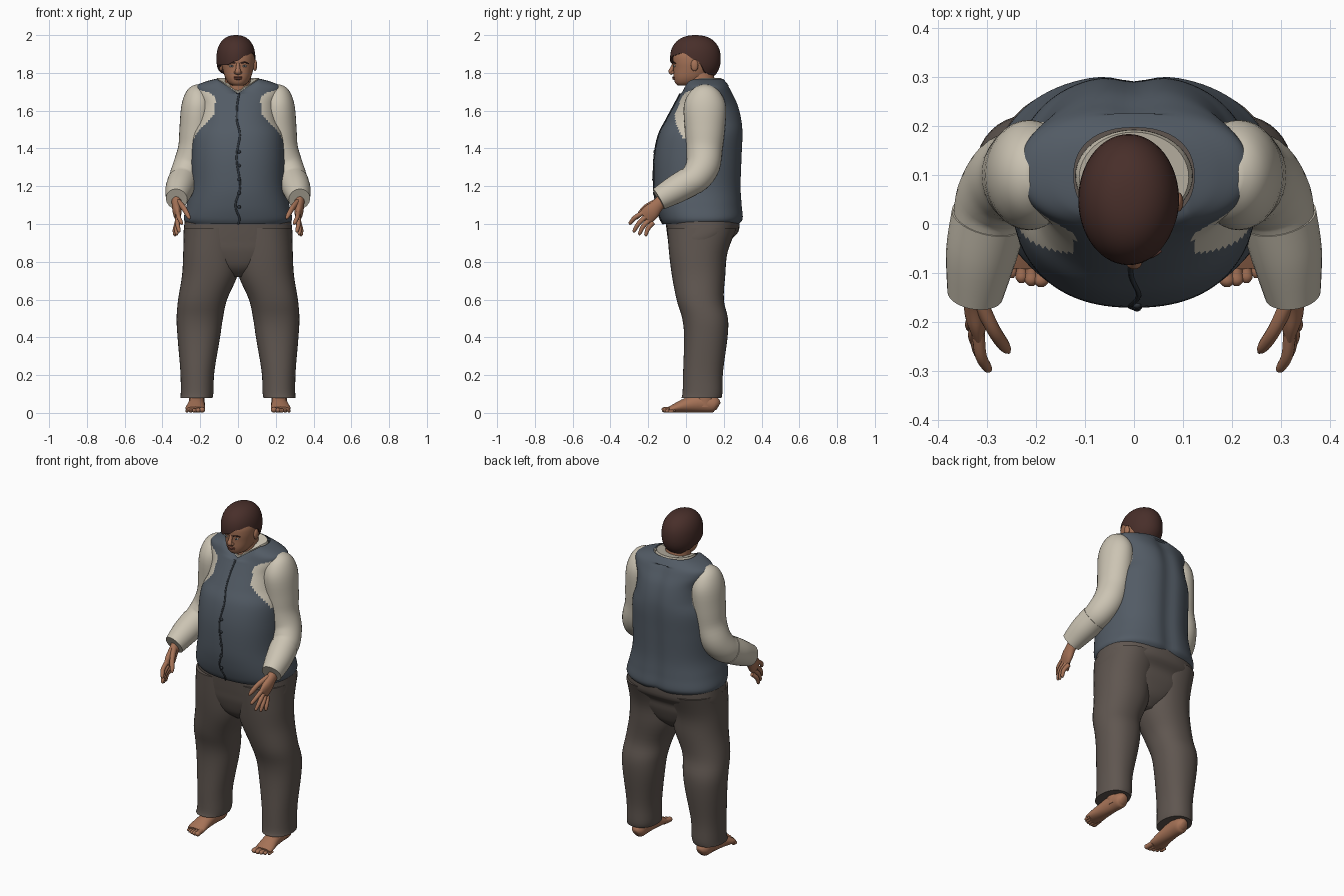
import bpy, bmesh, math
from mathutils import Vector

if "Cube" in bpy.data.objects:
    bpy.data.objects.remove(bpy.data.objects["Cube"])


def material(name, r, g, b):
    m = bpy.data.materials.new(name)
    m.use_nodes = True
    m.diffuse_color = (r, g, b, 1)
    bsdf = m.node_tree.nodes["Principled BSDF"]
    bsdf.inputs["Base Color"].default_value = (r, g, b, 1)
    bsdf.inputs["Roughness"].default_value = 0.8
    return m


VEST = material("slate vest", .085, .105, .13)
SEAM = material("dark seam", .03, .037, .046)
SHIRT = material("cream shirt", .6, .55, .45)
PANTS = material("brown trousers", .115, .093, .08)
SKIN = material("skin", .38, .17, .095)
LIPS = material("lips", .25, .09, .06)
HAIR = material("dark brown hair", .065, .028, .023)
WHITE = material("eye white", .6, .55, .5)


def finish(name, bm, mat, mirror):
    bmesh.ops.recalc_face_normals(bm, faces=bm.faces)
    mesh = bpy.data.meshes.new(name)
    bm.to_mesh(mesh)
    bm.free()
    mesh.materials.append(mat)
    ob = bpy.data.objects.new(name, mesh)
    bpy.context.collection.objects.link(ob)
    bpy.ops.object.select_all(action='DESELECT')
    ob.select_set(True)
    bpy.context.view_layer.objects.active = ob
    bpy.ops.object.shade_smooth_by_angle(angle=math.radians(50))
    if mirror:
        ob.modifiers.new("mirror", 'MIRROR')
    return ob


def skin(name, rings, mat, mirror=False, caps=(True, True)):
    """Join rings of points into a closed or open surface."""
    bm = bmesh.new()
    loops = [[bm.verts.new(p) for p in ring] for ring in rings]
    n = len(loops[0])
    for a, b in zip(loops, loops[1:]):
        for i in range(n):
            j = (i + 1) % n
            bm.faces.new((a[i], a[j], b[j], b[i]))
    for loop, cap in zip((loops[0], loops[-1]), caps):
        if cap:
            bm.faces.new(loop)
    return finish(name, bm, mat, mirror)


def smooth_rows(rows, steps):
    """Pass a smooth curve through rows of numbers."""
    out = []
    pts = [rows[0]] + list(rows) + [rows[-1]]
    for k in range(len(rows) - 1):
        for s in range(steps):
            t = s / steps
            out.append([b + t * (c - a) / 2 + t * t * (2 * a - 5 * b + 4 * c - d) / 2
                        + t ** 3 * (3 * b - a - 3 * c + d) / 2
                        for a, b, c, d in zip(*pts[k:k + 4])])
    return out + [list(rows[-1])]


def tube(name, rows, mat, mirror=False, flat=False, sides=24, steps=4, power=2.0,
         warp=None, caps=(True, True)):
    """Loft rows of (x, y, z, half width, half depth)."""
    rows = smooth_rows(rows, steps)
    rings = []
    for k, (x, y, z, ru, rv) in enumerate(rows):
        a, b = rows[max(k - 1, 0)], rows[min(k + 1, len(rows) - 1)]
        t = Vector((0, 0, 1)) if flat else (Vector(b[:3]) - Vector(a[:3])).normalized()
        v = t.cross(Vector((1, 0, 0))).normalized()
        u = v.cross(t)
        ring = []
        for i in range(sides):
            an = 2 * math.pi * i / sides
            c, s = math.cos(an), math.sin(an)
            p = Vector((x, y, z))
            p += u * ru * math.copysign(abs(c) ** (2 / power), c)
            p += v * rv * math.copysign(abs(s) ** (2 / power), s)
            ring.append(warp(p) if warp else p)
        rings.append(ring)
    return skin(name, rings, mat, mirror, caps)


def slab(z, x0, x1, y0, y1):
    return ((x0 + x1) / 2, (y0 + y1) / 2, z, (x1 - x0) / 2, (y1 - y0) / 2)


def ball(name, loc, size, mat, mirror=False):
    bm = bmesh.new()
    bmesh.ops.create_uvsphere(bm, u_segments=20, v_segments=12, radius=1)
    for v in bm.verts:
        v.co = Vector(loc) + v.co * Vector(size)
    return finish(name, bm, mat, mirror)


# Vest: necked loft with a V front, a spine groove and shirt-coloured armholes
def vest_shape(p):
    if p.y < .1:
        lift = min(max((p.z - 1.69) / .075, 0), 1)
        p.z -= .075 * lift * max(0, 1 - abs(p.x) / .11)
    elif p.z < 1.73:
        p.y -= .014 * math.exp(-(p.x / .045) ** 2)
    return p


torso = [(1.0, .272, -.12, .285), (1.03, .287, -.137, .305), (1.1, .272, -.157, .3),
         (1.2, .252, -.17, .295), (1.35, .25, -.168, .3), (1.47, .243, -.145, .305),
         (1.55, .213, -.105, .3), (1.63, .207, -.062, .28), (1.69, .232, -.03, .25),
         (1.727, .23, -.015, .23), (1.753, .175, -.005, .21), (1.767, .123, 0, .197)]
vest = tube("vest", [slab(z, -w, w, f, b) for z, w, f, b in torso], VEST, flat=True,
            sides=96, steps=6, power=2.3, warp=vest_shape, caps=(True, False))
vest.data.materials.append(SHIRT)
for poly in vest.data.polygons:
    c = poly.center
    if abs(c.x) > .12 and ((c.y - .075) / .135) ** 2 + ((c.z - 1.57) / .15) ** 2 < 1:
        poly.material_index = 1

# Front seam and buttons
wave = (0, .008, -.014, .012, -.008, .01, -.006, -.004, .006, 0)
tube("vest_seam", [(w, f - .001, z, .005, .004) for (z, _, f, _), w in zip(torso[:9], wave)],
     SEAM, sides=8)
for i in range(5):
    ball("button", (.006, -.172 + .003 * abs(i - 2), 1.09 + .073 * i), (.009, .007, .009), SEAM)

# Shirt collar
tube("shirt_collar", [slab(1.66, -.12, .12, .01, .19), slab(1.74, -.12, .12, .003, .193),
                      slab(1.772, -.112, .112, .004, .188)],
     SHIRT, flat=True, sides=48, warp=vest_shape)

# Sleeves and rolled cuffs
tube("sleeve", [(.19, .1, 1.725, .03, .04), (.205, .1, 1.69, .068, .085),
                (.213, .1, 1.62, .087, .112), (.22, .1, 1.5, .09, .106),
                (.23, .097, 1.4, .087, .096), (.258, .09, 1.31, .085, .09),
                (.285, .05, 1.245, .08, .082), (.3, 0, 1.215, .072, .074)],
     SHIRT, True, sides=32)
tube("cuff", [(.296, .015, 1.222, .078, .079), (.312, -.06, 1.18, .073, .074),
              (.325, -.145, 1.132, .057, .061)], SHIRT, True, sides=32)

# Hands
tube("palm", [(.325, -.11, 1.14, .028, .034), (.325, -.15, 1.1, .025, .034),
              (.322, -.185, 1.063, .023, .044), (.318, -.215, 1.035, .014, .042)],
     SKIN, True)
tips = [(.297, -.302, 1.0), (.312, -.28, .957), (.325, -.25, .943), (.336, -.216, .938)]
for i, tip in enumerate(tips):
    base = Vector((.318, -.226 + .017 * i, 1.06 - .018 * i))
    tip = Vector(tip)
    mid = base.lerp(tip, .5) + Vector((.006, -.005, .005))
    tube("finger", [(*base, .013, .013), (*mid, .012, .012), (*base.lerp(tip, .92), .009, .009),
                    (*tip, .003, .003)], SKIN, True, sides=12)
tube("thumb", [(.315, -.16, 1.115, .016, .018), (.288, -.215, 1.085, .014, .016),
               (.265, -.25, 1.045, .012, .012), (.256, -.262, 1.026, .004, .004)],
     SKIN, True, sides=12)

# Trousers
tube("trouser_leg", [slab(.078, .135, .305, -.025, .187), slab(.11, .13, .303, -.018, .193),
                     slab(.22, .125, .305, -.015, .196), slab(.4, .095, .32, -.01, .22),
                     slab(.5, .08, .325, -.02, .222), slab(.6, .058, .317, -.05, .2),
                     slab(.73, .002, .296, -.075, .208), slab(.85, -.01, .29, -.09, .22),
                     slab(.98, -.02, .286, -.1, .27)],
     PANTS, True, flat=True, sides=40, power=2.2)
tube("trouser_hips", [slab(.72, -.05, .05, .0, .13), slab(.77, -.15, .15, -.055, .185),
                      slab(.85, -.27, .27, -.085, .22), slab(.91, -.287, .287, -.095, .235),
                      slab(.96, -.288, .288, -.102, .278), slab(1.03, -.28, .28, -.11, .285)],
     PANTS, flat=True, sides=48, power=2.4)

# Bare feet
tube("foot", [(.215, .172, .035, .018, .02), (.215, .15, .044, .038, .042),
              (.217, .08, .052, .041, .05), (.221, 0, .04, .046, .038),
              (.226, -.06, .025, .052, .023), (.227, -.088, .018, .048, .015)], SKIN, True)
tube("ankle", [(.218, .1, .03, .038, .05), (.22, .095, .15, .045, .052)], SKIN, True, flat=True)
for i in range(5):
    x, r, y = .19 + .02 * i, .016 - .0018 * i, -.128 + .002 * i * i
    tube("toe", [(x + .003, -.065, r + .004, r, r), (x, y + .03, r + .001, r * .9, r * .9),
                 (x, y + .01, r, r, r * .9), (x, y, r * .9, r * .4, r * .4)], SKIN, True, sides=12)

# Neck and head
tube("neck", [(0, .09, 1.64, .085, .085), (0, .083, 1.7, .074, .078), (0, .07, 1.8, .066, .076)],
     SKIN, flat=True)
face = [(1.732, .025, -.04, .03), (1.745, .048, -.056, .07), (1.775, .068, -.065, .11),
        (1.82, .081, -.067, .14), (1.86, .087, -.07, .15), (1.9, .084, -.068, .155),
        (1.95, .06, -.044, .13), (1.98, .03, 0, .1)]
tube("head", [slab(z, -w, w, f, b) for z, w, f, b in face], SKIN, flat=True, sides=40, power=2.2)
tube("nose", [(0, -.064, 1.85, .009, .008), (0, -.074, 1.825, .011, .01),
              (0, -.08, 1.806, .016, .013), (0, -.07, 1.794, .014, .006)], SKIN, sides=16)
ball("nostril_wing", (.013, -.071, 1.802), (.009, .01, .008), SKIN, True)
ball("upper_lip", (0, -.064, 1.777), (.025, .009, .005), LIPS)
ball("lower_lip", (0, -.062, 1.769), (.021, .01, .006), LIPS)
ball("eye", (.034, -.061, 1.836), (.013, .006, .006), WHITE, True)
ball("iris", (.034, -.064, 1.836), (.006, .004, .006), SEAM, True)
tube("eyebrow", [(.014, -.069, 1.851, .004, .003), (.036, -.066, 1.856, .004, .004),
                 (.056, -.055, 1.85, .003, .002)], HAIR, True, sides=8)
ball("ear", (.09, .045, 1.84), (.011, .02, .031), SKIN, True)

# Hair: swept cap whose lower edge changes around the head
edge = [1.87, 1.8, 1.775, 1.77, 1.775, 1.8, 1.825, 1.842, 1.842, 1.862, 1.892, 1.905]
count, levels = 72, 16
rings = []
for k in range(-1, levels):
    ring = []
    for i in range(count):
        q, f = divmod(i * 12 / count, 1)
        f = f * f * (3 - 2 * f)
        low = edge[int(q)] * (1 - f) + edge[(int(q) + 1) % 12] * f
        h = math.sin(math.pi / 2 * max(k, 0) / (levels - .8))
        z = low + (2.0 - low) * h
        t = min(abs(z - 1.875) / .125, 1)
        r = (1 - t ** 2.3) ** (1 / 2.3) * (.84 if k < 0 else 1)
        an = 2 * math.pi * i / count
        ring.append(Vector((-.011 + .103 * r * math.cos(an), .05 + .134 * r * math.sin(an), z)))
    rings.append(ring)
skin("hair", rings, HAIR, caps=(False, True))
